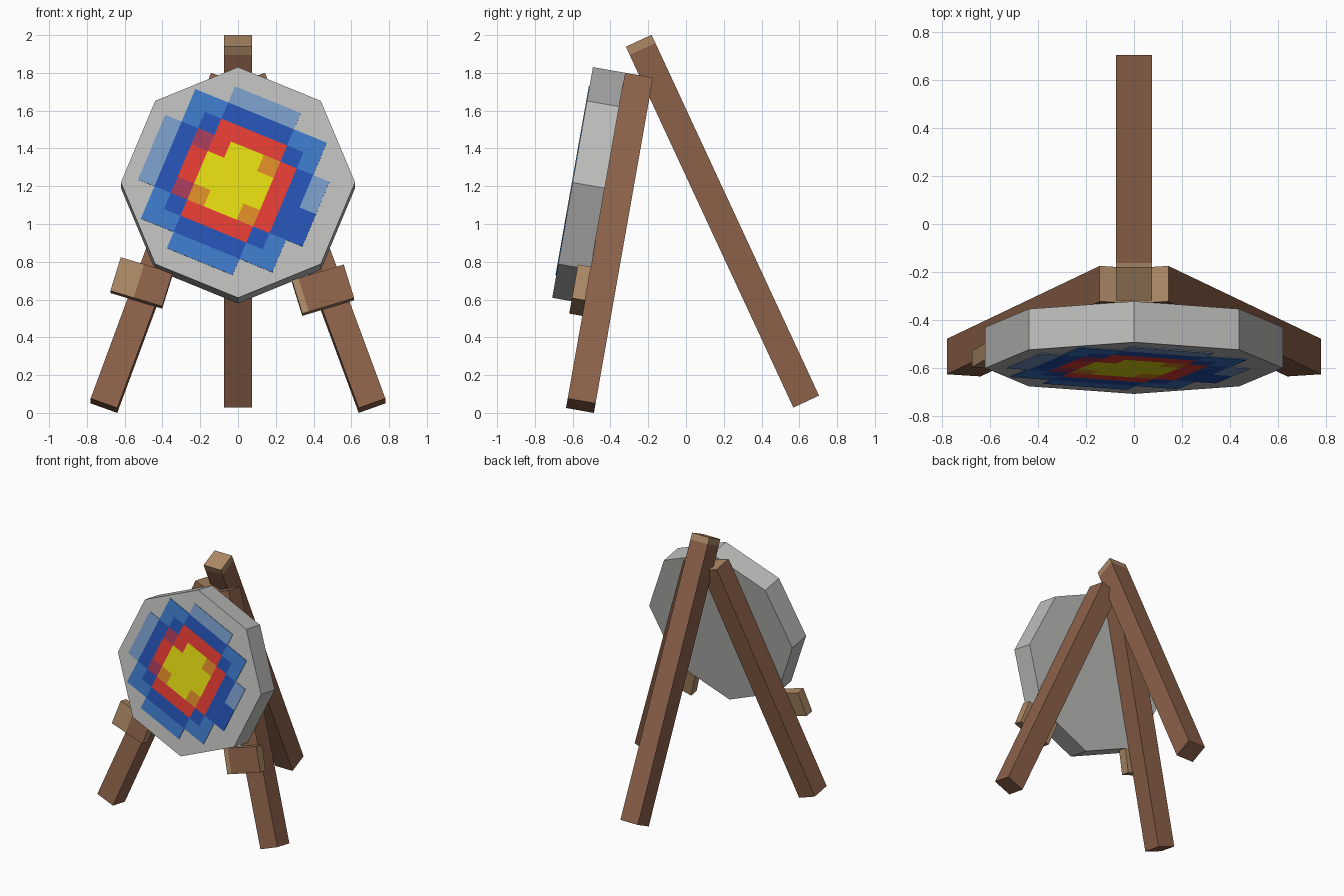
import bpy, bmesh, math
from mathutils import Matrix, Vector

if "Cube" in bpy.data.objects:
    bpy.data.objects.remove(bpy.data.objects["Cube"])

rad = math.radians


def material(name, r, g, b):
    m = bpy.data.materials.new(name)
    lin = [((c / 255 + 0.055) / 1.055) ** 2.4 for c in (r, g, b)]
    m.diffuse_color = (*lin, 1)
    m.use_nodes = True
    m.node_tree.nodes["Principled BSDF"].inputs["Base Color"].default_value = m.diffuse_color
    return m


brown = material("brown wood", 140, 97, 73)
light = material("light wood", 172, 137, 102)
grey = material("grey", 188, 189, 187)
paints = {
    "yellow": material("yellow", 228, 218, 16),
    "orange": material("orange", 220, 138, 38),
    "red": material("red", 227, 60, 52),
    "purple": material("purple red", 165, 58, 90),
    "blue": material("blue", 36, 82, 178),
    "mid": material("mid blue", 60, 120, 198),
    "pale": material("pale blue", 120, 155, 198),
}


def finish(name, bm, matrix, mats):
    bmesh.ops.recalc_face_normals(bm, faces=bm.faces)
    me = bpy.data.meshes.new(name)
    bm.to_mesh(me)
    bm.free()
    for m in mats:
        me.materials.append(m)
    ob = bpy.data.objects.new(name, me)
    ob.matrix_world = matrix
    bpy.context.collection.objects.link(ob)
    return ob


def wood_box(name, size, matrix, is_light, cut=None):
    """Box with an optional cut (axis, position); faces passing is_light get light wood."""
    bm = bmesh.new()
    bmesh.ops.create_cube(bm, size=1, matrix=Matrix.Diagonal((*size, 1)))
    if cut:
        axis, pos = cut
        no = Vector((0, 0, 0))
        no[axis] = 1
        bmesh.ops.bisect_plane(bm, geom=bm.verts[:] + bm.edges[:] + bm.faces[:],
                               plane_co=no * pos, plane_no=no)
    bm.normal_update()
    for f in bm.faces:
        f.material_index = int(is_light(f.calc_center_median(), f.normal))
    return finish(name, bm, matrix, [brown, light])


# Leaning frame: local x across, y up the slope, z out of the front
frame = Matrix.Translation((0, -0.43, 1.19)) @ Matrix.Rotation(rad(80), 4, 'X')

# Octagonal target body
THICK = 0.173
bm = bmesh.new()
bmesh.ops.create_cone(bm, cap_ends=True, segments=8, radius1=0.62, radius2=0.62, depth=THICK,
                      matrix=Matrix.Translation((0, 0, THICK / 2)))
top = max(bm.verts, key=lambda v: v.co.y).co
bmesh.ops.rotate(bm, verts=bm.verts, cent=(0, 0, 0),
                 matrix=Matrix.Rotation(math.atan2(top.x, top.y), 3, 'Z'))
finish("target_body", bm, frame, [grey])


# Painted rings: stepped cells on a turned square grid
def paint(i, j):
    a, b = sorted((abs(i), abs(j)))
    if b < 2:
        if a > 1:
            return "red" if i < 0 < j else "orange"
        return "yellow"
    if b < 3 and a < 2:
        return "purple" if i < -2 and a > 1 else "red"
    if b > 4:
        if a > 2:
            return None
        if j < -4:
            return "mid"
        return "blue" if i > 4 and j < 0 else "pale"
    if a + b > 7:
        return None
    return "mid" if a + b > 5.5 and b > 3 and a > 2 else "blue"


CELL = 0.0942
names = list(paints)
bm = bmesh.new()
grid = {}


def corner(i, j):
    if (i, j) not in grid:
        grid[i, j] = bm.verts.new((i * CELL, j * CELL, 0))
    return grid[i, j]


for i in range(-5, 5):
    for j in range(-5, 5):
        colour = paint(i + 0.5, j + 0.5)
        if colour:
            f = bm.faces.new([corner(i, j), corner(i + 1, j),
                              corner(i + 1, j + 1), corner(i, j + 1)])
            f.material_index = names.index(colour)
turn = Matrix.Translation((0, 0, THICK + 0.004)) @ Matrix.Rotation(rad(-22.5), 4, 'Z') \
    @ Matrix.Translation((-0.024, 0, 0))
rings = finish("target_rings", bm, frame @ turn, paints.values())
solid = rings.modifiers.new("thickness", 'SOLIDIFY')
solid.thickness = 0.005
solid.offset = -1

# Front legs, leaning together at the top
for side, name in ((-1, "front_leg_left"), (1, "front_leg_right")):
    m = frame @ Matrix.Translation((side * 0.391, -0.281, -0.075)) \
        @ Matrix.Rotation(rad(side * 20), 4, 'Z')
    wood_box(name, (0.15, 1.863, 0.15), m, lambda c, n: n.y > 0.9)

# Rear leg with a light top end
rear = Matrix.Translation((0, 0.193, 1.015)) @ Matrix.Rotation(rad(24.9), 4, 'X')
wood_box("rear_leg", (0.15, 0.15, 2.106), rear, lambda c, n: c.z > 1.0, (2, 1.005))

# Support blocks under the target
for name, x, y, angle, cut in (("support_block_left", -0.511, -0.516, -17, -0.014),
                               ("support_block_right", 0.45, -0.555, 17, -0.107)):
    m = frame @ Matrix.Translation((x, y, 0.035)) @ Matrix.Rotation(rad(angle), 4, 'Z')
    wood_box(name, (0.287, 0.188, 0.07), m,
             lambda c, n: n.z < 0.9 or c.x < cut, (0, cut))
